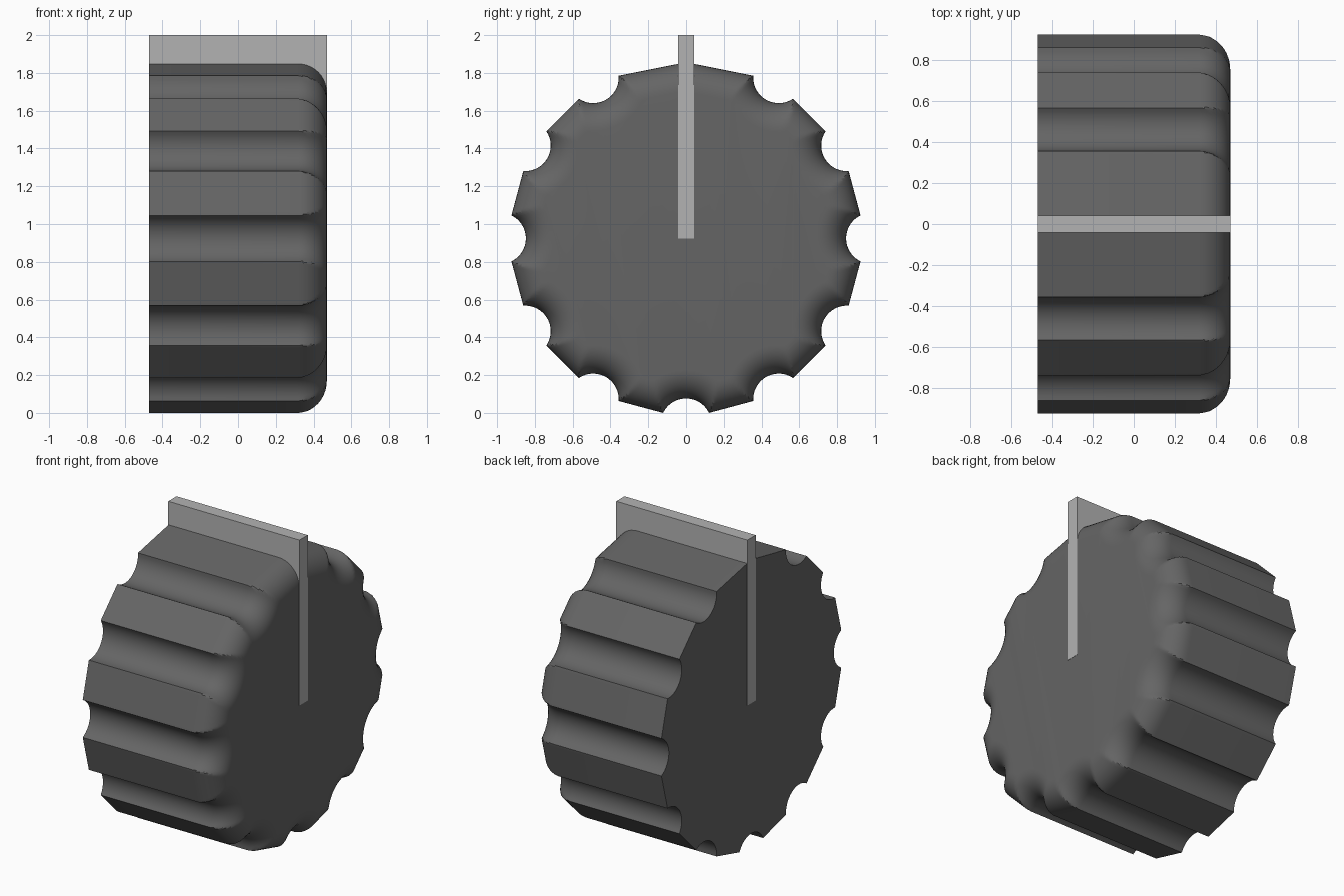
import bpy, bmesh, math

if "Cube" in bpy.data.objects:
    bpy.data.objects.remove(bpy.data.objects["Cube"])

CZ = 0.924                  # height of the dial axis
HALF = 0.47                 # half depth along x
FILLET = 0.15               # rounding of the front rim
CORNER = 0.932              # radius to the rim corners
FLAT = CORNER * math.cos(math.radians(7.5))
C = 0.983                   # distance from axis to scallop centres
R = math.hypot(C - FLAT, CORNER * math.sin(math.radians(7.5)))
STEPS, LAYERS = 720, 10

# flats between scallops, the two beside the pointer meet in a low peak
flats = [(15 + 30 * k, FLAT) for k in range(12) if k not in (2, 3)]
peak = CORNER * math.cos(math.radians(11.25))
flats += [(78.75, peak), (101.25, peak)]
scallops = [30 * k for k in range(12) if k != 3]


def rim_radius(deg, inset):
    """Radius of the fluted outline, offset inwards by inset."""
    best = CORNER
    for a, dist in flats:
        c = math.cos(math.radians(deg - a))
        if c > 0.3:
            best = min(best, (dist - inset) / c)
    for a in scallops:
        c, s = math.cos(math.radians(deg - a)), math.sin(math.radians(deg - a))
        disc = (R + inset) ** 2 - (C * s) ** 2
        if c > 0 and disc >= 0:
            best = min(best, C * c - math.sqrt(disc))
    return best


def grey(name, v):
    m = bpy.data.materials.new(name)
    m.diffuse_color = (v, v, v, 1)
    m.use_nodes = True
    m.node_tree.nodes["Principled BSDF"].inputs["Base Color"].default_value = m.diffuse_color
    return m


def add_object(name, bm, mat):
    bmesh.ops.recalc_face_normals(bm, faces=bm.faces)
    me = bpy.data.meshes.new(name)
    bm.to_mesh(me)
    bm.free()
    me.materials.append(mat)
    ob = bpy.data.objects.new(name, me)
    bpy.context.collection.objects.link(ob)
    return ob


# fluted knob body: straight sides, then a rounded front rim
sections = [(-HALF, 0.0)]
for i in range(LAYERS + 1):
    t = math.pi / 2 * i / LAYERS
    sections.append((HALF - FILLET + FILLET * math.sin(t), FILLET * (1 - math.cos(t))))
bm = bmesh.new()
rings = []
for x, inset in sections:
    ring = []
    for k in range(STEPS):
        deg = 360 * k / STEPS
        r, a = rim_radius(deg, inset), math.radians(deg)
        ring.append(bm.verts.new((x, r * math.cos(a), CZ + r * math.sin(a))))
    rings.append(ring)
for lo, hi in zip(rings, rings[1:]):
    for k in range(STEPS):
        n = (k + 1) % STEPS
        bm.faces.new((lo[k], lo[n], hi[n], hi[k]))
bm.faces.new(rings[0])
bm.faces.new(rings[-1])
body = add_object("knob_body", bm, grey("dark_grey", 0.13))
bpy.context.view_layer.objects.active = body
body.select_set(True)
bpy.ops.object.shade_smooth_by_angle(angle=math.radians(20))

# pointer bar from the axis up past the rim
bm = bmesh.new()
bmesh.ops.create_cube(bm, size=1)
for v in bm.verts:
    v.co = (v.co.x * (2 * HALF + 0.004), v.co.y * 0.085, (CZ + 2) / 2 + v.co.z * (2 - CZ))
add_object("pointer_bar", bm, grey("light_grey", 0.45))
